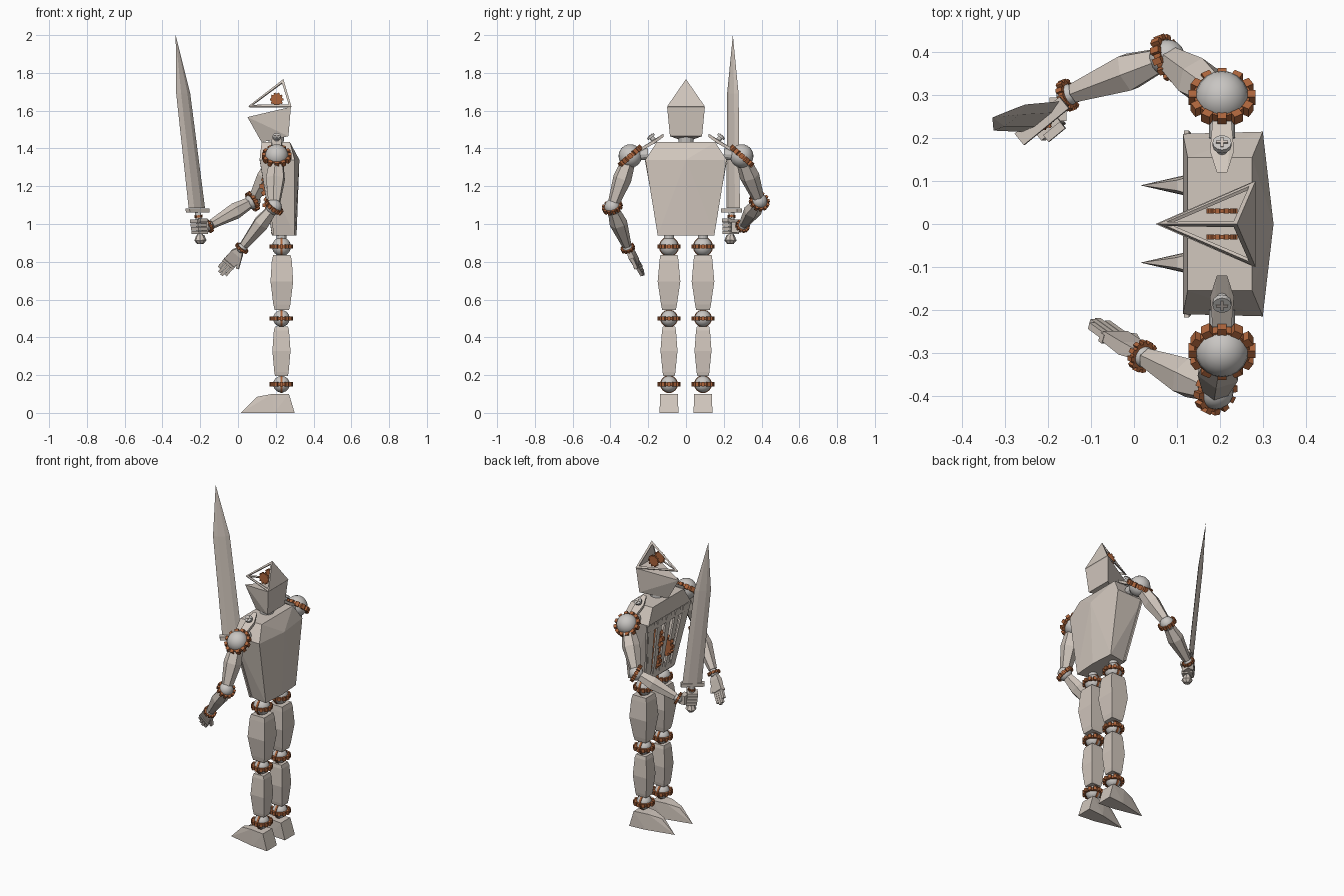
import bpy, bmesh
from math import pi, cos, sin
from mathutils import Vector as V, Matrix

if "Cube" in bpy.data.objects:
    bpy.data.objects.remove(bpy.data.objects["Cube"])


def material(name, rgb):
    m = bpy.data.materials.new(name)
    m.use_nodes = True
    m.diffuse_color = (*rgb, 1)
    bsdf = m.node_tree.nodes["Principled BSDF"]
    bsdf.inputs["Base Color"].default_value = (*rgb, 1)
    bsdf.inputs["Roughness"].default_value = 0.6
    return m


PLATE = material("warm plate", (0.64, 0.57, 0.51))
STEEL = material("joint steel", (0.58, 0.56, 0.54))
COPPER = material("copper", (0.42, 0.13, 0.045))


def finish(name, bm, mat, smooth=False):
    bmesh.ops.recalc_face_normals(bm, faces=bm.faces)
    me = bpy.data.meshes.new(name)
    bm.to_mesh(me)
    bm.free()
    me.materials.append(mat)
    for p in me.polygons:
        p.use_smooth = smooth
    ob = bpy.data.objects.new(name, me)
    bpy.context.collection.objects.link(ob)
    return ob


def frame(a, axis):
    return Matrix.Translation(V(a)) @ V(axis).to_track_quat('Z', 'Y').to_matrix().to_4x4()


def ball(name, c, r, mat=STEEL):
    bm = bmesh.new()
    bmesh.ops.create_uvsphere(bm, u_segments=20, v_segments=12, radius=r,
                              matrix=Matrix.Translation(V(c)))
    return finish(name, bm, mat, True)


def rod(name, a, b, r, mat=STEEL, n=12):
    a, b = V(a), V(b)
    bm = bmesh.new()
    bmesh.ops.create_cone(bm, cap_ends=True, segments=n, radius1=r, radius2=r,
                          depth=(b - a).length, matrix=frame((a + b) / 2, b - a))
    return finish(name, bm, mat)


def cog(name, c, axis, r, h, teeth=12):
    """Toothed ring with outer radius r and thickness h."""
    bm = bmesh.new()
    m = frame(c, axis)
    bmesh.ops.create_cone(bm, cap_ends=True, segments=24, radius1=r * .84,
                          radius2=r * .84, depth=h * .8, matrix=m)
    for i in range(teeth):
        t = (Matrix.Rotation(2 * pi * i / teeth, 4, 'Z') @ Matrix.Translation((r * .88, 0, 0))
             @ Matrix.Diagonal((r * .24, r * .28, h, 1)))
        bmesh.ops.create_cube(bm, size=1, matrix=m @ t)
    return finish(name, bm, COPPER)


def joint(name, c, axis, r_ball, r_cog, h):
    ball(name + "_ball", c, r_ball)
    cog(name + "_cog", c, axis, r_cog, h)


def limb(name, a, b, stations, n=6, mat=PLATE):
    """Faceted shell from a to b; stations are (fraction, half width, half depth)."""
    a, b = V(a), V(b)
    m = frame(a, b - a)
    k = 1 / cos(pi / n)
    bm = bmesh.new()
    rings = []
    for t, u, v in stations:
        angles = [2 * pi * (i + .5) / n for i in range(n)]
        rings.append([bm.verts.new(m @ V((u * k * cos(q), v * k * sin(q), t * (b - a).length)))
                      for q in angles])
    for r, s in zip(rings, rings[1:]):
        for i in range(n):
            bm.faces.new((r[i], r[(i + 1) % n], s[(i + 1) % n], s[i]))
    bm.faces.new(rings[0])
    bm.faces.new(rings[-1])
    return finish(name, bm, mat)


def hull(points):
    bm = bmesh.new()
    vs = [bm.verts.new(p) for p in points]
    bmesh.ops.convex_hull(bm, input=vs)
    bmesh.ops.dissolve_limit(bm, angle_limit=.03, verts=bm.verts, edges=bm.edges)
    bmesh.ops.recalc_face_normals(bm, faces=bm.faces)
    return bm


def both(*pts):
    return [(x, s * y, z) for x, y, z in pts for s in ((1, -1) if y else (1,))]


def block(name, c, rot, size, mat=PLATE):
    bm = bmesh.new()
    bmesh.ops.create_cube(bm, size=1, matrix=Matrix.Translation(V(c)) @ rot.to_4x4()
                          @ Matrix.Diagonal((*size, 1)))
    return finish(name, bm, mat)


# Torso shell with an open front
bm = hull(both((.18, .13, .94), (.30, .15, .94), (.31, 0, .94), (.114, .21, 1.34),
               (.30, .215, 1.34), (.325, 0, 1.34), (.125, .155, 1.433), (.275, .155, 1.433)))
front = [f for f in bm.faces if f.normal.x < -.8 and f.normal.z < 0]
bmesh.ops.delete(bm, geom=front, context='FACES')
shell = finish("torso", bm, PLATE)
mod = shell.modifiers.new("thickness", 'SOLIDIFY')
mod.thickness = .01

# Upright ribs and rails over the opening
for i in range(5):
    t = (i - 2) / 2
    w = .035 if abs(t) == 1 else .022
    pts = [(x + d, t * y * .86 + e * w * y / .2, z) for x, y, z in ((.18, .14, .945), (.116, .21, 1.335))
           for d in (0, .012) for e in (-1, 1)]
    finish("rib", hull(pts), PLATE)
for name, x, y, z in (("lower_rail", .176, .13, .97), ("upper_rail", .122, .2, 1.315)):
    block(name, (x + .008, 0, z), Matrix.Rotation(.16, 3, 'Y'), (.012, 2 * y, .05))
for y, z, r in ((.06, 1.2, .085), (-.06, 1.1, .07), (.05, 1.05, .06)):
    cog("chest_cog", (.2, y, z), (0, 1, 0), r, .025)

# Neck and helmet
rod("neck", (.2, 0, 1.42), (.21, 0, 1.52), .04)
finish("helmet_lower", hull(both((.05, 0, 1.566), (.28, .1, 1.62), (.125, 0, 1.433),
                                 (.267, .085, 1.465))), PLATE)
bm = hull(both((.055, 0, 1.624), (.283, .1, 1.622), (.24, 0, 1.767)))
sides = [f for f in bm.faces if abs(f.normal.y) > .4]
floor = [f for f in bm.faces if f.normal.z < -.8]
bmesh.ops.delete(bm, geom=floor, context='FACES_ONLY')
bmesh.ops.inset_individual(bm, faces=sides, thickness=.022)
bmesh.ops.delete(bm, geom=sides, context='FACES')
visor = finish("helmet_visor", bm, PLATE)
visor.modifiers.new("thickness", 'SOLIDIFY').thickness = .008
for s in (1, -1):
    cog("helmet_cog", (.205, s * .03, 1.66), (0, 1, 0), .036, .012, 10)

# Collar plates with bolts
for s in (1, -1):
    plate = [(.205 + dx, s * y, z + dz) for dz in (0, .018) for dx, y, z in
             ((-.012, .12, 1.46), (.012, .12, 1.46), (-.028, .17, 1.425), (.028, .17, 1.425),
              (-.022, .24, 1.385), (.022, .24, 1.385))]
    finish("collar_plate", hull(plate), PLATE)
    c, up = V((.205, s * .17, 1.43)), V((0, s * .62, .78))
    c.y -= s * .01
    rod("collar_bolt", c, c + up * .035, .013)
    rod("bolt_head", c + up * .035, c + up * .048, .022)
    for k in (0, 1):
        rot = frame((0, 0, 0), up).to_3x3() @ Matrix.Rotation(k * pi / 2, 3, 'Z')
        block("bolt_cross", c + up * .049, rot, (.028, .006, .005))
    rod("shoulder_stub", (.205, s * .2, 1.37), (.205, s * .28, 1.365), .03)

# Legs
for s in (1, -1):
    y = s * .09
    rod("hip_post", (.23, y, .88), (.23, y, .96), .026)
    for name, z, r in (("hip", .88, .05), ("knee", .5, .044), ("ankle", .152, .044)):
        joint(name, (.23, y, z), (0, 0, 1), r, .062, .022)
        rod(name + "_strap", (.224, y, z), (.236, y, z), r + .003, COPPER, 24)
    limb("thigh", (.232, y, .835), (.232, y, .545),
         [(0, .046, .046), (.1, .053, .05), (.48, .06, .06), (.9, .045, .042), (1, .038, .036)], 4)
    limb("shin", (.23, y, .458), (.23, y, .196),
         [(0, .034, .032), (.08, .04, .037), (.5, .048, .045), (.92, .038, .034), (1, .034, .03)], 4)
    foot = [(.015, 0, 0), (.30, .05, 0), (.3, -.05, 0), (.19, .04, 0), (.19, -.04, 0),
            (.27, .047, .1), (.27, -.047, .1), (.18, .035, .1), (.18, -.035, .1),
            (.1, .012, .085), (.1, -.012, .085)]
    finish("foot", hull([(x, y + dy, z) for x, dy, z in foot]), PLATE)


# Arms
def arm(side, shoulder, elbow, wrist):
    s, e, w = V(shoulder), V(elbow), V(wrist)
    joint(side + "_shoulder", s, (0, .65 if s.y > 0 else -.65, .75), .062, .078, .028)
    joint(side + "_elbow", e, w - e, .042, .055, .022)
    joint(side + "_wrist", w, w - e, .026, .038, .016)
    limb(side + "_upper_arm", s.lerp(e, .14), s.lerp(e, .9),
         [(0, .036, .034), (.4, .047, .043), (1, .03, .028)])
    limb(side + "_forearm", e.lerp(w, .1), e.lerp(w, .93),
         [(0, .028, .028), (.35, .042, .038), (1, .022, .022)])


arm("right", (.205, .295, 1.36), (.077, .388, 1.12), (-.155, .3, .99))
arm("left", (.205, -.295, 1.36), (.19, -.39, 1.09), (.02, -.308, .872))

# Open hand with fingers
a, b = V((.012, -.302, .862)), V((-.095, -.225, .735))
d = (b - a).normalized()
n = d.cross(V((.75, 0, -.6))).normalized()
if n.y > 0:
    n = -n
w = n.cross(d).normalized()
rot = Matrix((w, n, d)).transposed()
palm = [a + d * t + w * u * p + n * v * q for t, p, q in ((0, .018, .012), (.03, .034, .016), (.1, .036, .012))
        for u in (-1, 1) for v in (-1, 1)]
finish("open_palm", hull(palm), PLATE)
for i in range(4):
    length = (.06, .08, .085, .07)[i]
    block("finger", a + d * (.095 + length / 2) + w * (i - 1.5) * .018, rot, (.016, .016, length))
block("thumb", a + d * .065 + w * .04, rot @ Matrix.Rotation(.4, 3, 'Y'), (.015, .018, .06))
block("knuckle_bar", a + d * .1 + n * .006, rot, (.074, .022, .014))

# Sword: blade, guard, grip and pommel
wide = V((.77, .63, 0)).normalized()
flat = V((-.63, .77, 0)).normalized()
up = V((-.075, 0, .6)).normalized()
blade = bmesh.new()
rings = []
for c, hw in ((V((-.218, .25, 1.085)), .056), (V((-.29, .248, 1.69)), .048)):
    section = ((-1, 0), (-.45, -.009), (.45, -.009), (1, 0), (.45, .009), (-.45, .009))
    rings.append([blade.verts.new(c + wide * hw * u + flat * v) for u, v in section])
tip = blade.verts.new((-.33, .248, 2.0))
blade.faces.new(rings[0])
for i in range(6):
    j = (i + 1) % 6
    blade.faces.new((rings[0][i], rings[0][j], rings[1][j], rings[1][i]))
    blade.faces.new((rings[1][i], rings[1][j], tip))
finish("blade", blade, PLATE)
hilt = Matrix((wide, flat, up)).transposed()
block("guard", (-.214, .24, 1.072), hilt, (.135, .034, .022))
rod("grip", (-.2, .236, .92), (-.212, .242, 1.065), .016)
cog("grip_collar", (-.209, .241, 1.04), up, .022, .014, 8)
limb("pommel", (-.198, .235, .895), (-.2, .236, .94),
     [(0, .016, .016), (.4, .03, .03), (1, .02, .02)], 8)

# Gripping hand
finish("fist_palm", hull([V((-.172, .285, .985)) + v for v in
                          [V((x, y, z)) for x in (-.025, .015) for y in (-.045, .01) for z in (-.03, .025)]]), PLATE)
for i in range(4):
    block("fist_finger", V((-.203, .238, .955)) + up * i * .02, hilt, (.062, .062, .017))
block("fist_thumb", (-.185, .215, 1.02), hilt, (.05, .02, .018))
